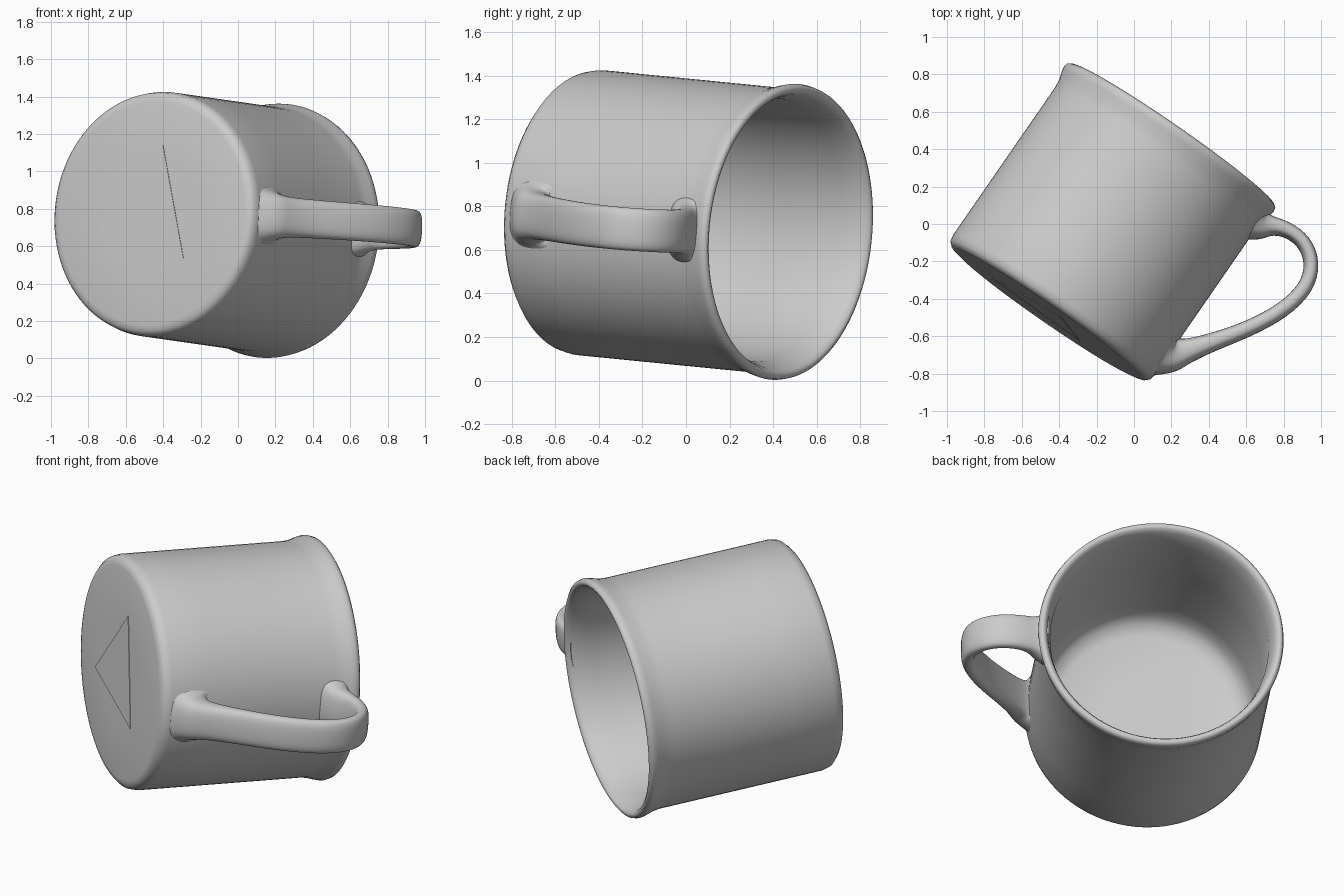
import bpy, bmesh, math
from mathutils import Vector, Matrix

if "Cube" in bpy.data.objects:
    bpy.data.objects.remove(bpy.data.objects["Cube"])

# Mug frame: local z runs from base to rim, local x points to the handle
axis = Vector((0.567, 0.82, -0.081)).normalized()
side = Vector((0.82, -0.57, 0.0))
side = (side - axis * side.dot(axis)).normalized()
other = axis.cross(side)
frame = Matrix((side, other, axis)).transposed().to_4x4()
frame.translation = (-0.46, -0.48, 0.775)

grey = bpy.data.materials.new("grey_ceramic")
grey.diffuse_color = (0.6, 0.6, 0.6, 1)
grey.use_nodes = True
grey.node_tree.nodes["Principled BSDF"].inputs["Base Color"].default_value = grey.diffuse_color


def finish(bm, name, levels=0):
    bmesh.ops.recalc_face_normals(bm, faces=bm.faces)
    mesh = bpy.data.meshes.new(name)
    bm.to_mesh(mesh)
    bm.free()
    ob = bpy.data.objects.new(name, mesh)
    bpy.context.collection.objects.link(ob)
    ob.matrix_world = frame
    mesh.materials.append(grey)
    for p in mesh.polygons:
        p.use_smooth = True
    if levels:
        mod = ob.modifiers.new("smooth", 'SUBSURF')
        mod.levels = mod.render_levels = levels
    return ob


def skin(bm, rings):
    for a, b in zip(rings, rings[1:]):
        n = len(a)
        for i in range(n):
            j = (i + 1) % n
            bm.faces.new((a[i], a[j], b[j], b[i]))


# Cup: lathed wall with rounded foot, flared lip and rounded inner floor
profile = [(0.3, 0.0), (0.60, 0.0), (0.63, 0.006), (0.65, 0.025), (0.657, 0.06),
           (0.657, 0.3), (0.657, 0.7), (0.657, 1.02), (0.663, 1.07), (0.677, 1.115),
           (0.682, 1.14), (0.677, 1.16), (0.662, 1.17), (0.645, 1.163),
           (0.632, 1.14), (0.62, 1.10), (0.607, 1.04), (0.605, 0.7), (0.603, 0.25),
           (0.59, 0.16), (0.555, 0.105), (0.49, 0.08), (0.25, 0.075)]
SEG = 96
bm = bmesh.new()
rings = [[bm.verts.new((r * math.cos(2 * math.pi * i / SEG),
                        r * math.sin(2 * math.pi * i / SEG), z))
          for i in range(SEG)] for r, z in profile]
skin(bm, rings)
bm.faces.new(rings[0])
bm.faces.new(rings[-1])
finish(bm, "cup")

# Handle: flat rounded strap swept along a loop, widening where it meets the cup
# (height along cup, distance from axis, half thickness, half width)
path = [(0.185, 0.625, 0.17, 0.17), (0.19, 0.65, 0.14, 0.145), (0.205, 0.68, 0.10, 0.122),
        (0.245, 0.715, 0.066, 0.108), (0.377, 0.81, 0.048, 0.104), (0.547, 0.931, 0.043, 0.102),
        (0.732, 1.026, 0.043, 0.101), (0.905, 1.062, 0.043, 0.1), (1.035, 1.012, 0.042, 0.1),
        (1.105, 0.905, 0.041, 0.1), (1.103, 0.79, 0.042, 0.102), (1.07, 0.715, 0.05, 0.108),
        (1.045, 0.68, 0.075, 0.125), (1.035, 0.65, 0.10, 0.145), (1.03, 0.625, 0.12, 0.16)]
bm = bmesh.new()
rings = []
for k, (u, v, t, w) in enumerate(path):
    a, b = path[max(k - 1, 0)], path[min(k + 1, len(path) - 1)]
    tan = Vector((b[1] - a[1], 0, b[0] - a[0])).normalized()
    if k < 2:
        tan = Vector((1, 0, 0))
    if k > len(path) - 3:
        tan = Vector((-1, 0, 0))
    across = Vector((tan.z, 0, -tan.x))
    ring = []
    for i in range(16):
        c, s = math.cos(math.pi * i / 8), math.sin(math.pi * i / 8)
        x = math.copysign(abs(c) ** 0.7, c) * t
        y = math.copysign(abs(s) ** 0.7, s) * w
        ring.append(bm.verts.new(Vector((v, 0, u)) + across * x + Vector((0, y, 0))))
    rings.append(ring)
skin(bm, rings)
finish(bm, "handle", 2)

# Base mark: very thin triangular plate on the underside
corners = []
for x, z in ((-0.40, 1.14), (-0.77, 0.65), (-0.29, 0.53)):
    # drop each corner onto the base plane along y
    d = Vector((x + 0.46, 0, z - 0.775))
    d.y = -(d.x * axis.x + d.z * axis.z) / axis.y
    corners.append((d.dot(side), d.dot(other)))
bm = bmesh.new()
low, high = [[bm.verts.new((x, y, h)) for x, y in corners] for h in (-0.003, 0.001)]
skin(bm, [low, high])
bm.faces.new(low)
bm.faces.new(high)
mark = finish(bm, "base_mark")
for p in mark.data.polygons:
    p.use_smooth = False
